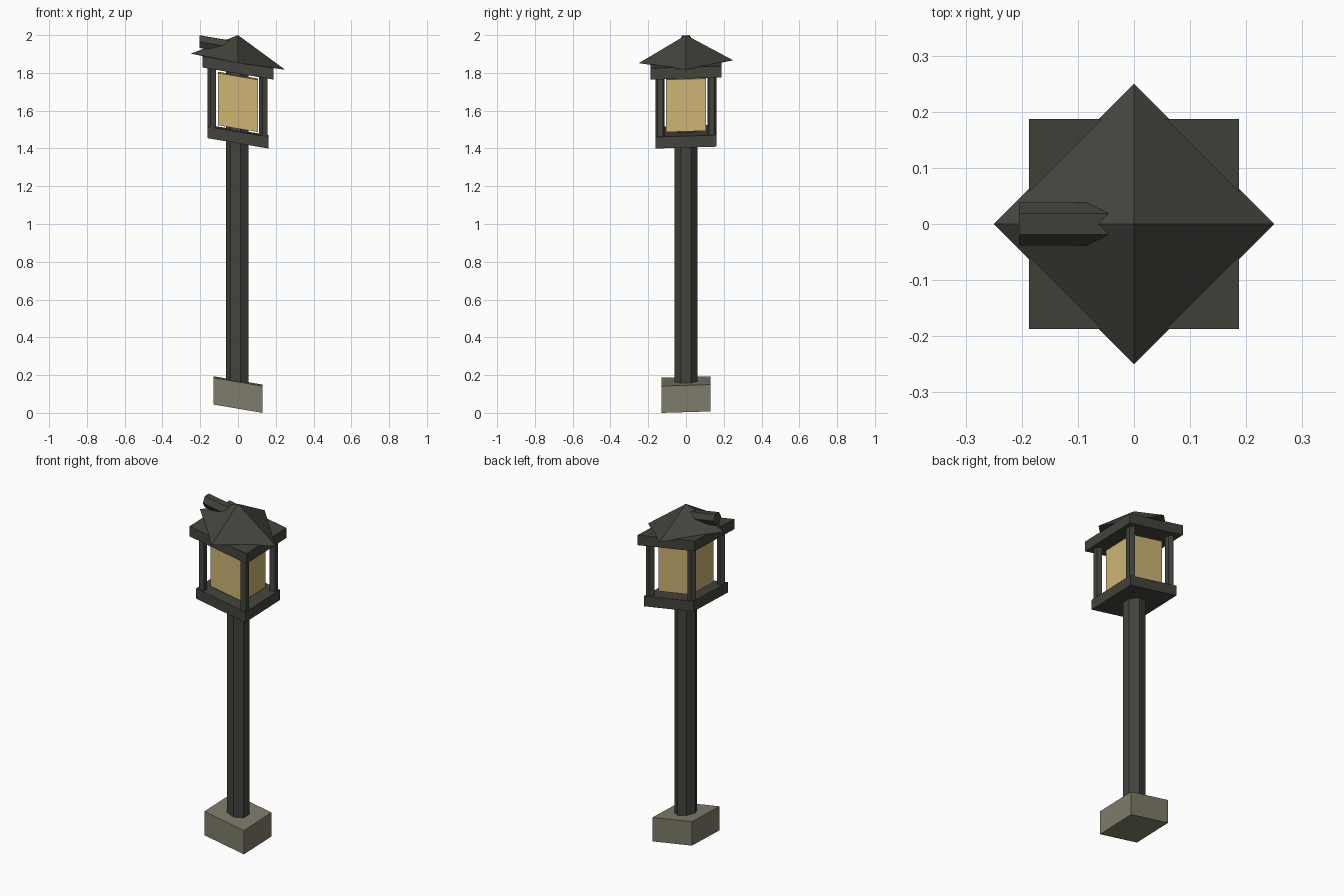
import bpy, bmesh, math
from mathutils import Matrix, Vector

if "Cube" in bpy.data.objects:
    bpy.data.objects.remove(bpy.data.objects["Cube"])

def material(name, rgb):
    m = bpy.data.materials.new(name)
    m.diffuse_color = (*rgb, 1)
    m.use_nodes = True
    m.node_tree.nodes["Principled BSDF"].inputs["Base Color"].default_value = m.diffuse_color
    return m

IRON = material("dark iron", (0.056, 0.057, 0.046))
STONE = material("grey stone", (0.21, 0.20, 0.145))
GLASS = material("amber glass", (0.62, 0.46, 0.175))

# The whole lamp leans by a vertical shear: height changes with x and y
def lean(bm):
    for v in bm.verts:
        v.co.z += -0.17 * v.co.x + 0.03 * v.co.y

def finish(name, bm, mat):
    lean(bm)
    bmesh.ops.recalc_face_normals(bm, faces=bm.faces)
    me = bpy.data.meshes.new(name)
    bm.to_mesh(me)
    bm.free()
    me.materials.append(mat)
    ob = bpy.data.objects.new(name, me)
    bpy.context.collection.objects.link(ob)

def box(name, half, z0, z1, mat):
    bm = bmesh.new()
    bmesh.ops.create_cube(bm, size=1)
    for v in bm.verts:
        v.co = Vector((v.co.x * 2 * half, v.co.y * 2 * half,
                       z0 if v.co.z < 0 else z1))
    finish(name, bm, mat)

def prism(name, sides, r, p0, p1, mat, spin=math.pi, r_top=None):
    p0, p1 = Vector(p0), Vector(p1)
    d = p1 - p0
    rot = Matrix.Identity(4) if d.x == 0 else Matrix.Rotation(math.pi / 2, 4, 'Y')
    top = r if r_top is None else r_top
    bm = bmesh.new()
    rings = []
    for z, rad in ((0, r), (d.length, top)):
        n = sides if rad > 0 else 1
        rings.append([bm.verts.new(p0 + rot @ Vector((
            rad * math.cos(spin + math.tau * i / sides),
            rad * math.sin(spin + math.tau * i / sides), z))) for i in range(n)])
    a, b = rings
    bm.faces.new(a)
    if len(b) > 1:
        bm.faces.new(b)
    for i in range(sides):
        j = (i + 1) % sides
        bm.faces.new((a[i], a[j], b[j], b[i]) if len(b) > 1 else (a[i], a[j], b[0]))
    finish(name, bm, mat)

# Foot and post
box("stone_base", 0.13, 0.026, 0.168, STONE)
prism("post", 7, 0.0625, (0, 0, 0.15), (0, 0, 1.81), IRON)

# Lantern
box("lantern_floor", 0.162, 1.432, 1.493, IRON)
box("lantern_glass", 0.107, 1.508, 1.785, GLASS)
box("lantern_top_plate", 0.187, 1.802, 1.862, IRON)
for i, (sx, sy) in enumerate(((-1, -1), (1, -1), (1, 1), (-1, 1))):
    x, y = 0.137 * sx, 0.137 * sy
    prism(f"corner_bar_{i + 1}", 5, 0.025, (x, y, 1.48), (x, y, 1.815), IRON)

# Roof with a short stub pipe
prism("roof", 4, 0.25, (0, 0, 1.859), (0, 0, 2.0), IRON, r_top=0)
prism("roof_stub", 6, 0.038, (-0.205, 0, 1.931), (-0.03, 0, 1.931), IRON, spin=math.pi / 2)
